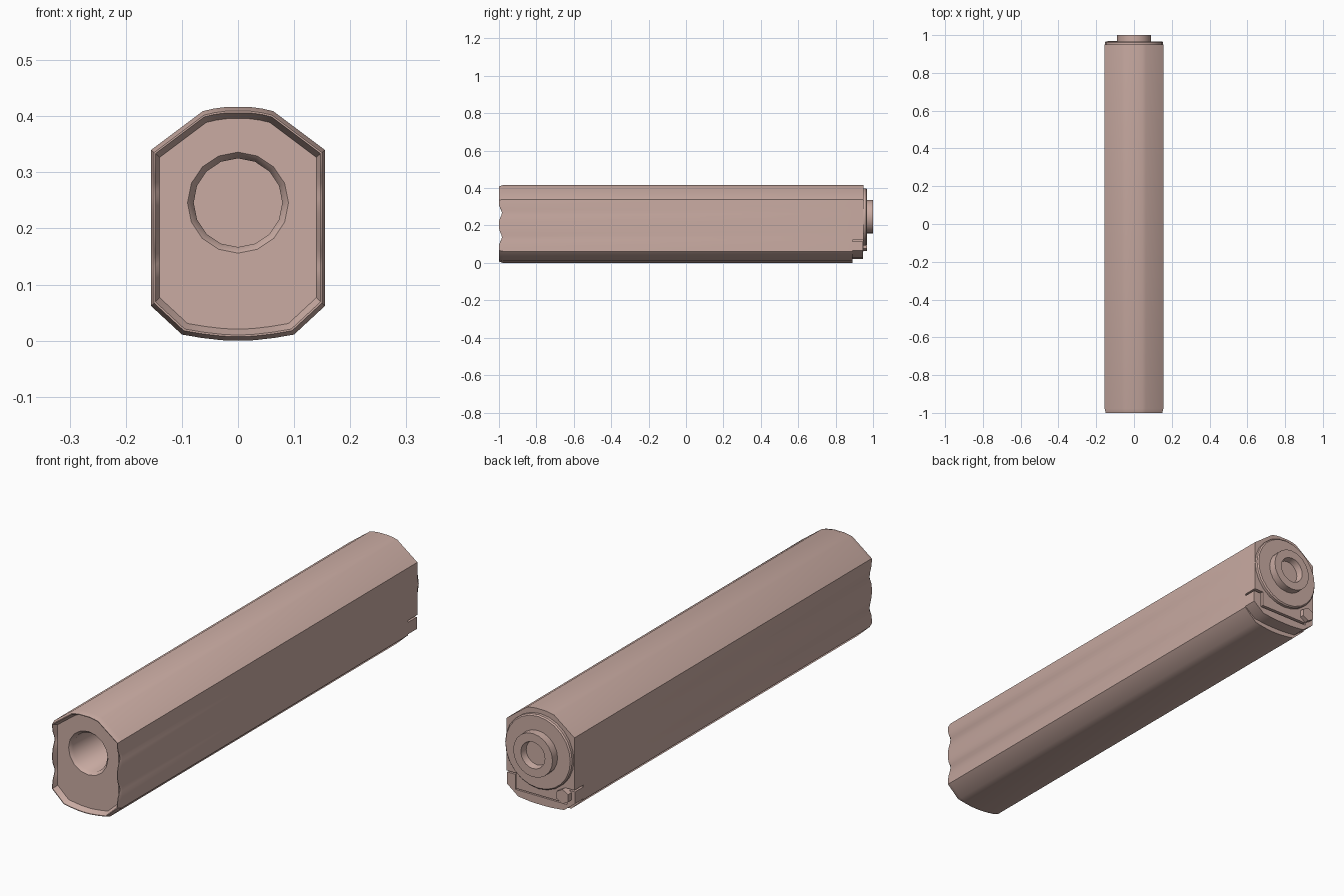
import bpy, bmesh, math

if "Cube" in bpy.data.objects:
    bpy.data.objects.remove(bpy.data.objects["Cube"])

CZ, BORE_Z = 0.2085, 0.246      # body centre height, bore axis height
skin = bpy.data.materials.new("dusty_pink")
skin.diffuse_color = (0.59, 0.41, 0.365, 1)
skin.use_nodes = True
skin.node_tree.nodes["Principled BSDF"].inputs["Base Color"].default_value = skin.diffuse_color


def finish(name, bm, angle=40):
    bmesh.ops.recalc_face_normals(bm, faces=bm.faces)
    me = bpy.data.meshes.new(name)
    bm.to_mesh(me)
    bm.free()
    me.materials.append(skin)
    ob = bpy.data.objects.new(name, me)
    bpy.context.collection.objects.link(ob)
    bpy.ops.object.select_all(action='DESELECT')
    ob.select_set(True)
    bpy.context.view_layer.objects.active = ob
    bpy.ops.object.shade_smooth_by_angle(angle=math.radians(angle))
    return ob


def loft(bm, loops, cap_start=True, cap_end=True):
    """Skin a list of equal-length closed point loops."""
    rings = [[bm.verts.new(p) for p in lp] for lp in loops]
    for a, b in zip(rings, rings[1:]):
        for i in range(len(a)):
            j = (i + 1) % len(a)
            bm.faces.new((a[i], a[j], b[j], b[i]))
    if cap_start:
        bm.faces.new(rings[0])
    if cap_end:
        bm.faces.new(rings[-1])
    return rings


def ring(r, y, n, x=0, z=BORE_Z):
    return [(x + r * math.sin(math.tau * i / n), y, z + r * math.cos(math.tau * i / n)) for i in range(n)]


def mirrored(half):
    """Close a right-hand outline (top to bottom) across x = 0."""
    return half + [(-x, z) for x, z in reversed(half)]


def prism(name, outline, y0, y1):
    bm = bmesh.new()
    loft(bm, [[(x, y, z) for x, z in outline] for y in (y0, y1)])
    return finish(name, bm)


# Body cross-section, with the flat sides divided for the scalloped rim
top = [(0.022, 0.4165), (0.044, 0.4135), (0.063, 0.409)]
bottom = [(0.1, 0.011), (0.065, 0.005), (0.03, 0.001), (0.01, 0.0)]
SEG = 20
side = [(0.155, 0.34 - 0.278 * i / SEG) for i in range(SEG + 1)]
section = mirrored(top + side + bottom)


def section_loop(scale, y, dip=0.0):
    out = []
    for x, z in section:
        d = 0
        if abs(x) > 0.15:            # two shallow scallops on each side
            d = dip * max(math.exp(-((z - c) / 0.028) ** 2) for c in (0.27, 0.135))
        out.append((x * scale, y + d, CZ + (z - CZ) * scale))
    return out


# Main body: outer skin, chamfered rim, recessed front face
bm = bmesh.new()
shell = loft(bm, [section_loop(1, 0.89), section_loop(1, -0.978), section_loop(0.965, -1, 0.016),
                  section_loop(0.95, -1, 0.016), section_loop(0.9, -0.978)], cap_end=False)
# Chamfered blind bore
bore = loft(bm, [ring(0.09, -0.978, 16), ring(0.079, -0.965, 16), ring(0.079, -0.5, 16)], cap_start=False)
rim_edges = []
for r in (shell[-1], bore[0]):
    rim_edges += [bm.edges.get((r[i], r[(i + 1) % len(r)])) for i in range(len(r))]
bmesh.ops.triangle_fill(bm, edges=rim_edges, use_beauty=True)
finish("main_body", bm)

# Rear block with the stepped cut-out above the latch
prism("rear_block", mirrored(top + [(0.155, 0.34), (0.155, 0.123), (0.112, 0.123), (0.112, 0.06)]), 0.88, 0.95)

# U-shaped latch, slightly smaller than the body underneath
prism("rear_latch", mirrored([(0.118, 0.053), (0.118, 0.115), (0.155, 0.115), (0.155, 0.066),
                              (0.105, 0.027), (0.05, 0.021), (0.015, 0.02)]), 0.88, 0.946)

# Round end plate
bm = bmesh.new()
loft(bm, [ring(0.153, 0.94, 24), ring(0.153, 0.962, 24), ring(0.148, 0.967, 24)])
finish("end_plate", bm, 30)

# Raised collar with a shallow socket
bm = bmesh.new()
loft(bm, [ring(0.09, 0.96, 20), ring(0.09, 1, 20), ring(0.055, 1, 20), ring(0.05, 0.972, 20)])
finish("end_collar", bm, 30)

# Hexagonal latch pin
bm = bmesh.new()
loft(bm, [ring(0.03, y, 6, -0.113, 0.093) for y in (0.9, 0.969)])
finish("latch_pin", bm, 30)
